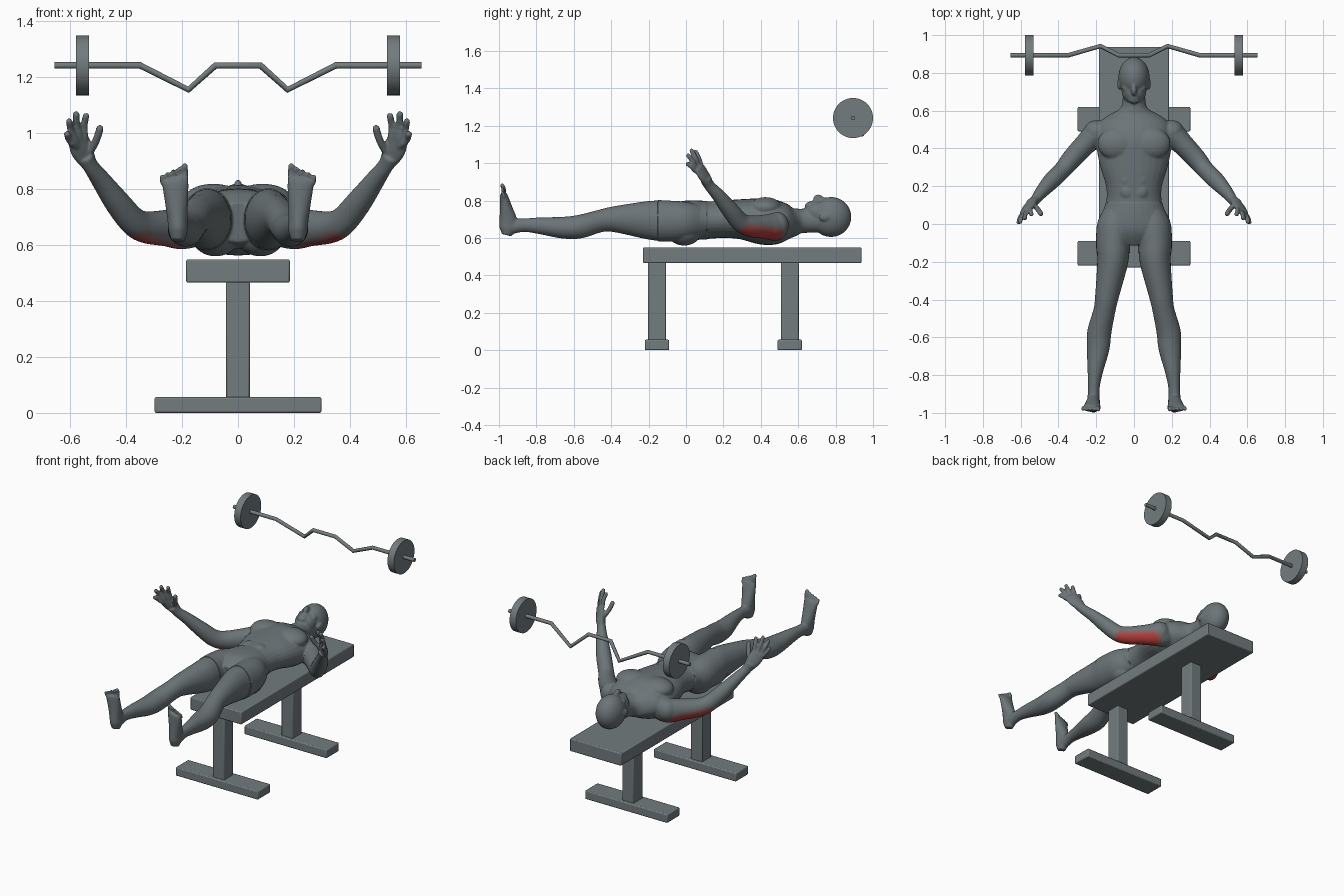
import bpy, bmesh, math
from mathutils import Vector, Matrix

default_cube = bpy.data.objects.get("Cube")
if default_cube:
    bpy.data.objects.remove(default_cube)


def material(name, red, green, blue):
    mat = bpy.data.materials.new(name)
    mat.use_nodes = True
    mat.diffuse_color = (red, green, blue, 1)
    shader = next(n for n in mat.node_tree.nodes if n.type == 'BSDF_PRINCIPLED')
    shader.inputs["Base Color"].default_value = (red, green, blue, 1)
    return mat


steel = material("slate grey", .17, .2, .21)
skin = material("dark slate skin", .15, .177, .187)
muscle_tones = [material("muscle red", .45, .045, .04),
                material("muscle dull red", .36, .07, .065),
                material("muscle brown", .27, .105, .105),
                material("muscle edge", .2, .145, .15)]


def shade(obj, angle):
    bpy.ops.object.select_all(action='DESELECT')
    obj.select_set(True)
    bpy.context.view_layer.objects.active = obj
    bpy.ops.object.shade_smooth_by_angle(angle=math.radians(angle))


def link_object(name, data, mat):
    obj = bpy.data.objects.new(name, data)
    bpy.context.collection.objects.link(obj)
    data.materials.append(mat)
    return obj


def link_mesh(name, bm, mat):
    mesh = bpy.data.meshes.new(name)
    bm.to_mesh(mesh)
    bm.free()
    return link_object(name, mesh, mat)


def box(name, centre, size):
    bm = bmesh.new()
    bmesh.ops.create_cube(bm, size=1)
    bmesh.ops.scale(bm, vec=size, verts=bm.verts)
    bmesh.ops.translate(bm, vec=centre, verts=bm.verts)
    obj = link_mesh(name, bm, steel)
    bevel = obj.modifiers.new("soft edges", 'BEVEL')
    bevel.width = .006
    bevel.segments = 2
    shade(obj, 35)


# Bench
box("bench_top", (0, .354, .507), (.37, 1.168, .083))
for label, y in (("front", -.155), ("back", .555)):
    box(label + "_post", (0, y, .26), (.084, .096, .42))
    box(label + "_foot", (0, y, .028), (.596, .13, .056))

# Cranked barbell
curve = bpy.data.curves.new("barbell_bar", 'CURVE')
curve.dimensions = '3D'
curve.bevel_depth = .012
curve.bevel_resolution = 3
curve.use_fill_caps = True
half_bar = [(.08, .893, 1.241), (.177, .942, 1.154), (.35, .893, 1.241), (.655, .893, 1.241)]
bar_path = [(-x, y, z) for x, y, z in reversed(half_bar)] + half_bar
spline = curve.splines.new('POLY')
spline.points.add(len(bar_path) - 1)
for point, place in zip(spline.points, bar_path):
    point.co = (*place, 1)
link_object("barbell_bar", curve, steel)

for label, side in (("left", 1), ("right", -1)):
    bm = bmesh.new()
    turn = Matrix.Translation((side * .555, .893, 1.241)) @ Matrix.Rotation(math.pi / 2, 4, 'Y')
    bmesh.ops.create_cone(bm, cap_ends=True, segments=48, radius1=.107, radius2=.107,
                          depth=.046, matrix=turn)
    shade(link_mesh(label + "_weight_plate", bm, steel), 35)


# Body helpers
def smooth_rings(rings, steps=5):
    # Catmull-Rom interpolation of centre and radii together
    pts = [Vector(r) for r in rings]
    out = []
    for i in range(len(pts) - 1):
        a, b, c, d = pts[max(i - 1, 0)], pts[i], pts[i + 1], pts[min(i + 2, len(pts) - 1)]
        for k in range(steps):
            t = k / steps
            out.append((b * 2 + (c - a) * t + (a * 2 - b * 5 + c * 4 - d) * t ** 2
                        + (b * 3 - a - c * 3 + d) * t ** 3) / 2)
    return out + [pts[-1]]


def loft(bm, rings, up=(0, 0, 1), count=28):
    # Each ring is x, y, z, side radius, upward radius
    rings = smooth_rings(rings)
    centres = [Vector(r[:3]) for r in rings]
    loops = []
    for i, ring in enumerate(rings):
        along = (centres[min(i + 1, len(rings) - 1)] - centres[max(i - 1, 0)]).normalized()
        side = along.cross(Vector(up)).normalized()
        top = side.cross(along)
        turns = [math.tau * k / count for k in range(count)]
        loops.append([bm.verts.new(centres[i] + side * ring[3] * math.cos(t)
                                   + top * ring[4] * math.sin(t)) for t in turns])
    for low, high in zip(loops, loops[1:]):
        for k in range(count):
            n = (k + 1) % count
            bm.faces.new((low[k], low[n], high[n], high[k]))
    bm.faces.new(loops[0][::-1])
    bm.faces.new(loops[-1])


def ball(bm, centre, radii):
    bmesh.ops.create_uvsphere(bm, u_segments=24, v_segments=16, radius=1,
                              matrix=Matrix.Translation(centre) @ Matrix.Diagonal((*radii, 1)))


def digit(bm, points, radius):
    loft(bm, [(*p, radius, radius) for p in points], (0, 1, .3), 14)
    ball(bm, points[-1], [radius] * 3)


bm = bmesh.new()

# Left leg and foot
loft(bm, [(.08, .1, .69, .055, .075), (.1, 0, .69, .09, .1), (.11, -.1, .69, .088, .107),
          (.113, -.2, .695, .082, .103),
          (.143, -.38, .7, .063, .07), (.157, -.46, .69, .058, .06), (.183, -.57, .66, .064, .063),
          (.19, -.66, .655, .06, .058), (.205, -.78, .665, .041, .045),
          (.213, -.87, .668, .031, .036), (.214, -.95, .66, .034, .045)])
loft(bm, [(.214, -.96, .615, .023, .026), (.214, -.952, .65, .034, .046), (.216, -.95, .69, .036, .048),
          (.22, -.962, .76, .042, .034), (.224, -.973, .82, .048, .022),
          (.227, -.977, .838, .047, .015)], (0, 1, 0))
for i in range(5):
    x = .19 + .0205 * i
    tip_z = .88 - .009 * i
    size = .012 if i == 0 else .0085
    digit(bm, [(x, -.978, .82), (x, -.974, tip_z - .02), (x, -.982, tip_z)], size)

# Left arm
loft(bm, [(.13, .49, .67, .055, .07), (.2, .475, .66, .066, .076), (.26, .42, .66, .058, .065),
          (.33, .345, .663, .053, .057), (.375, .29, .685, .047, .052), (.43, .235, .75, .046, .046),
          (.485, .175, .825, .036, .036), (.525, .125, .88, .026, .03), (.545, .105, .915, .03, .032)])
ball(bm, (.2, .488, .668), (.066, .062, .07))

# Left hand
loft(bm, [(.525, .13, .88, .022, .026), (.548, .105, .92, .02, .04), (.562, .085, .95, .018, .045),
          (.573, .068, .98, .014, .042)], (-.8, .5, .3))
knuckles = [(.547, .082, .985), (.566, .066, .987), (.582, .053, .978), (.59, .048, .96)]
tips = [(.543, .052, 1.06), (.578, .03, 1.066), (.603, .012, 1.04), (.61, .01, .995)]
for base, tip in zip(knuckles, tips):
    base, tip = Vector(base), Vector(tip)
    digit(bm, [Vector((.553, .1, .935)), base, base.lerp(tip, .5) + Vector((.004, .004, 0)), tip], .0125)
digit(bm, [(.54, .11, .915), (.515, .085, .955), (.502, .068, .985), (.493, .055, 1.015)], .014)

# Paired muscles and facial features
ball(bm, (.088, .425, .762), (.105, .088, .056))
ball(bm, (.1, .385, .806), (.007, .007, .007))
ball(bm, (.08, -.01, .635), (.085, .09, .073))
ball(bm, (.078, .742, .712), (.011, .032, .022))
ball(bm, (.032, .755, .783), (.015, .008, .012))
ball(bm, (.034, .722, .765), (.03, .03, .025))
for row in range(3):
    ball(bm, (.035, .17 + row * .065, .779), (.04, .04, .022))

# Mirror the paired parts to the right side
copy = bmesh.ops.duplicate(bm, geom=bm.verts[:] + bm.edges[:] + bm.faces[:])
for item in copy["geom"]:
    if isinstance(item, bmesh.types.BMVert):
        item.co.x *= -1

# Torso and neck
loft(bm, [(0, -.1, .68, .09, .07), (0, -.03, .69, .18, .1), (0, .04, .695, .17, .103),
          (0, .12, .695, .147, .1), (0, .2, .7, .148, .1), (0, .3, .7, .178, .108),
          (0, .4, .69, .198, .124), (0, .47, .685, .202, .122), (0, .53, .685, .188, .102),
          (0, .57, .685, .145, .08), (0, .605, .69, .082, .067), (0, .64, .692, .062, .065),
          (0, .71, .695, .06, .065)])

# Head
ball(bm, (0, .776, .712), (.083, .108, .107))
ball(bm, (0, .705, .735), (.066, .07, .062))
ball(bm, (0, .662, .77), (.032, .026, .024))
loft(bm, [(0, .765, .788, .01, .015), (0, .73, .802, .011, .018), (0, .705, .81, .015, .023),
          (0, .692, .795, .014, .015)])
ball(bm, (0, .679, .79), (.025, .006, .01))
ball(bm, (0, .668, .788), (.022, .006, .01))

# Fuse everything into one skin
bmesh.ops.recalc_face_normals(bm, faces=bm.faces)
body = link_mesh("reclining_body", bm, skin)
for tone in muscle_tones:
    body.data.materials.append(tone)
bpy.context.view_layer.objects.active = body
remesh = body.modifiers.new("fuse", 'REMESH')
remesh.mode = 'VOXEL'
remesh.voxel_size = .0055
soften = body.modifiers.new("soften", 'SMOOTH')
soften.factor = .5
soften.iterations = 5
for modifier in ("fuse", "soften"):
    bpy.ops.object.modifier_apply(modifier=modifier)

# Raise the fitted shorts and tint the upper arm muscle
bm = bmesh.new()
bm.from_mesh(body.data)
hem, waist = -.15, .11
for y in (hem, waist):
    bmesh.ops.bisect_plane(bm, geom=bm.verts[:] + bm.edges[:] + bm.faces[:],
                           plane_co=(0, y, 0), plane_no=(0, 1, 0))
bm.normal_update()
raised = [(v, v.normal.copy()) for v in bm.verts
          if hem - .0001 < v.co.y < waist + .0001 and abs(v.co.x) < .25]
for vert, normal in raised:
    vert.co += normal * .003
start, end = Vector((.25, .475, .605)), Vector((.365, .325, .63))
for face in bm.faces:
    spot = face.calc_center_median()
    spot.x = abs(spot.x)
    t = (spot - start).dot(end - start) / (end - start).length_squared
    gap = (spot - start.lerp(end, min(max(t, 0), 1))).length
    band = next((i for i, limit in enumerate((.035, .045, .055, .065)) if gap < limit), None)
    face.material_index = 0 if band is None or spot.x < .19 else band + 1
bm.to_mesh(body.data)
bm.free()
shade(body, 50)
